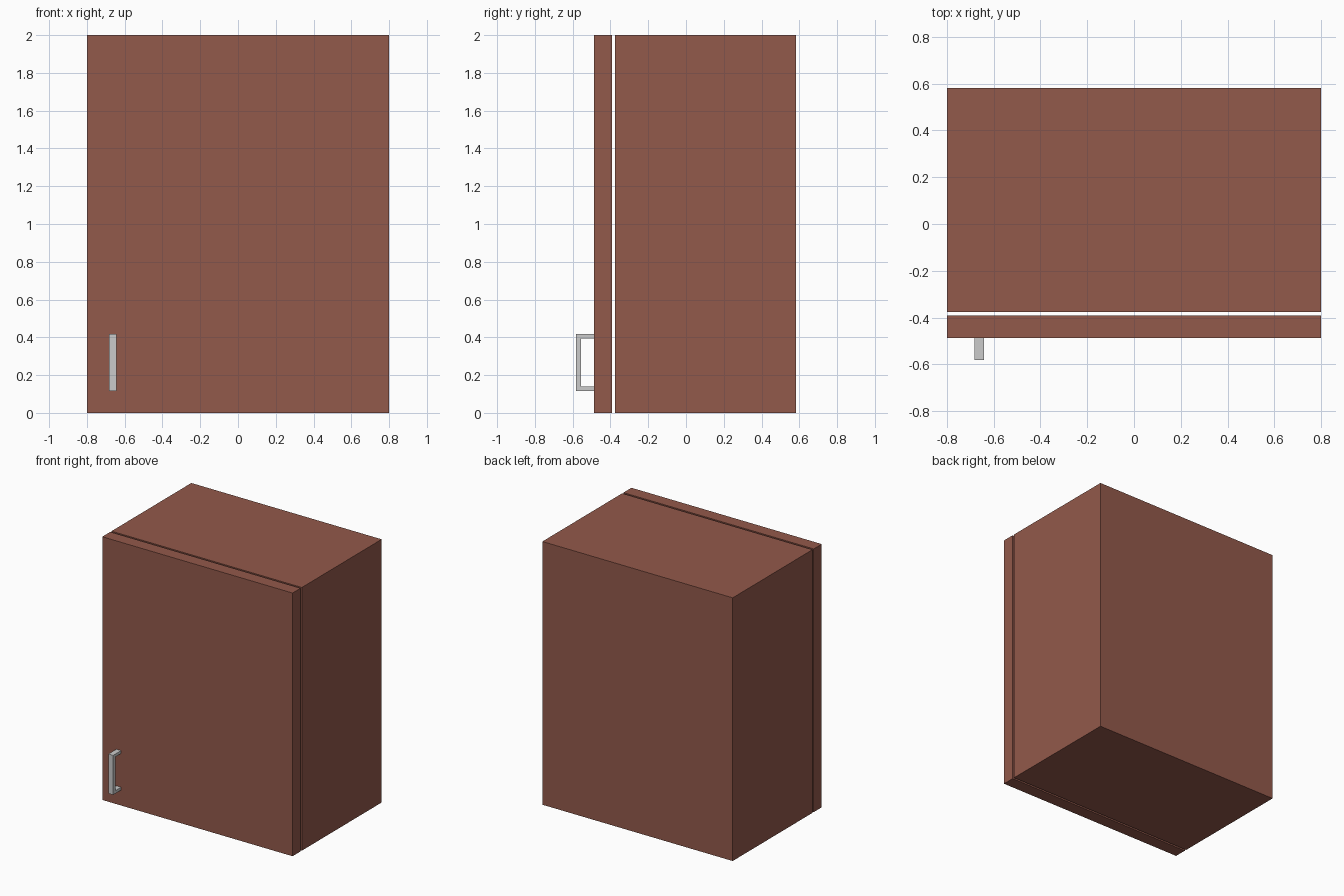
import bpy, bmesh
from mathutils import Vector

if "Cube" in bpy.data.objects:
    bpy.data.objects.remove(bpy.data.objects["Cube"])

W, H = 0.8, 2.0          # half width, height
BACK, FRONT = 0.582, -0.376
WALL = 0.05

wood = bpy.data.materials.new("red_brown_wood")
wood.diffuse_color = (0.29, 0.10, 0.07, 1)
wood.use_nodes = True
wood.node_tree.nodes["Principled BSDF"].inputs["Base Color"].default_value = wood.diffuse_color


def finish(bm, name, mat=None):
    bmesh.ops.recalc_face_normals(bm, faces=bm.faces)
    mesh = bpy.data.meshes.new(name)
    bm.to_mesh(mesh)
    bm.free()
    obj = bpy.data.objects.new(name, mesh)
    bpy.context.collection.objects.link(obj)
    if mat:
        mesh.materials.append(mat)
    return obj


def box(lo, hi):
    bm = bmesh.new()
    bmesh.ops.create_cube(bm, size=1)
    lo, hi = Vector(lo), Vector(hi)
    bmesh.ops.scale(bm, vec=hi - lo, verts=bm.verts)
    bmesh.ops.translate(bm, vec=(lo + hi) / 2, verts=bm.verts)
    return bm


# Cabinet body: a box hollowed from the front
bm = box((-W, FRONT, 0), (W, BACK, H))
bm.normal_update()
front = min(bm.faces, key=lambda f: f.calc_center_median().y)
bmesh.ops.inset_region(bm, faces=[front], thickness=WALL)
inner = bmesh.ops.extrude_face_region(bm, geom=[front])["geom"]
bmesh.ops.translate(bm, vec=(0, BACK - FRONT - WALL, 0),
                    verts=[g for g in inner if isinstance(g, bmesh.types.BMVert)])
if front.is_valid:
    bmesh.ops.delete(bm, geom=[front], context='FACES_ONLY')
finish(bm, "cabinet_body", wood)

# Door, standing just clear of the body
DOOR_FRONT = -0.487
finish(box((-W, DOOR_FRONT, 0), (W, -0.391, H)), "door", wood)

# Handle: U-shaped side profile (y, z) extruded across x
profile = [(DOOR_FRONT, 0.117), (-0.582, 0.117), (-0.582, 0.417), (DOOR_FRONT, 0.417),
           (DOOR_FRONT, 0.395), (-0.555, 0.395), (-0.555, 0.139), (DOOR_FRONT, 0.139)]
bm = bmesh.new()
face = bm.faces.new([bm.verts.new((-0.682, y, z)) for y, z in profile])
side = bmesh.ops.extrude_face_region(bm, geom=[face], use_keep_orig=True)["geom"]
bmesh.ops.translate(bm, vec=(0.04, 0, 0),
                    verts=[g for g in side if isinstance(g, bmesh.types.BMVert)])
finish(bm, "door_handle")
